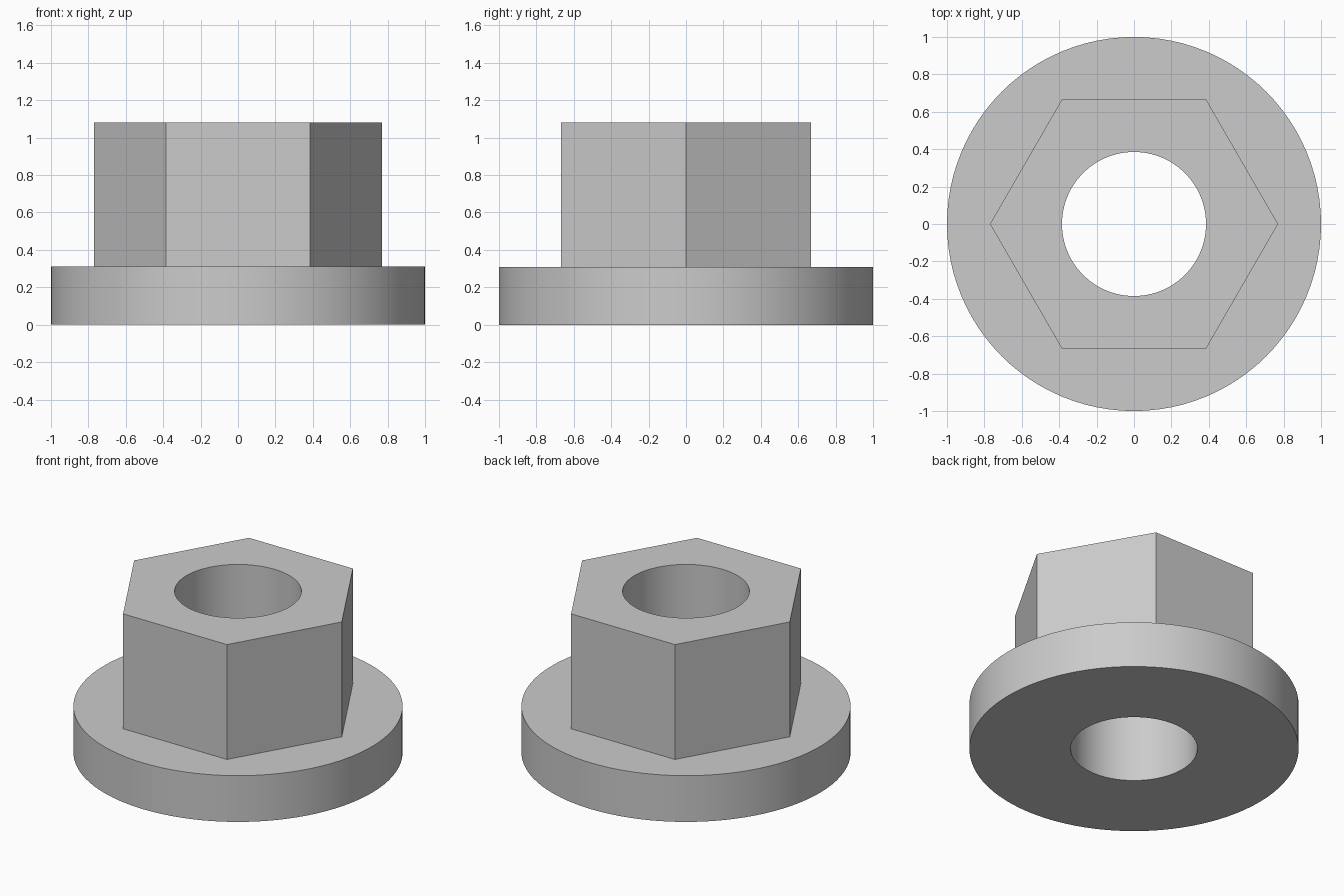
import bpy, bmesh
from math import cos, pi, sin, radians

cube = bpy.data.objects.get("Cube")
if cube:
    bpy.data.objects.remove(cube, do_unlink=True)

SEGMENTS = 96          # multiple of six, so the hexagon corners land on vertices
BORE, FLANGE, HEX = 0.385, 1.0, 0.77
FLANGE_TOP, TOP = 0.31, 1.08


def circle(radius):
    return lambda angle: radius


def hexagon(radius):
    apothem = radius * cos(pi / 6)
    # sector angle measured from the middle of each flat
    return lambda angle: apothem / cos(angle % (pi / 3) - pi / 6)


def add_ring(bm, outline, z):
    ring = []
    for i in range(SEGMENTS):
        # the index within a sector keeps the corners exact
        angle = 2 * pi * i / SEGMENTS
        r = outline(2 * pi * (i % (SEGMENTS // 6)) / SEGMENTS)
        ring.append(bm.verts.new((r * cos(angle), r * sin(angle), z)))
    return ring


# Closed section: bottom, flange rim, shoulder, hexagonal walls, top, bore
section = [
    (circle(BORE), 0),
    (circle(FLANGE), 0),
    (circle(FLANGE), FLANGE_TOP),
    (hexagon(HEX), FLANGE_TOP),
    (hexagon(HEX), TOP),
    (circle(BORE), TOP),
]
bm = bmesh.new()
rings = [add_ring(bm, outline, z) for outline, z in section]
for k, lower in enumerate(rings):
    upper = rings[(k + 1) % len(rings)]
    for i in range(SEGMENTS):
        j = (i + 1) % SEGMENTS
        bm.faces.new((lower[i], lower[j], upper[j], upper[i]))
bmesh.ops.recalc_face_normals(bm, faces=bm.faces)

mesh = bpy.data.meshes.new("flanged_hex_nut")
bm.to_mesh(mesh)
bm.free()
nut = bpy.data.objects.new("flanged_hex_nut", mesh)
bpy.context.collection.objects.link(nut)

# Plain grey metal
grey = bpy.data.materials.new("light_grey")
grey.use_nodes = True
colour = (0.6, 0.6, 0.6, 1)
grey.diffuse_color = colour
grey.node_tree.nodes["Principled BSDF"].inputs["Base Color"].default_value = colour
mesh.materials.append(grey)

# Smooth round walls, crisp edges
bpy.ops.object.select_all(action="DESELECT")
nut.select_set(True)
bpy.context.view_layer.objects.active = nut
bpy.ops.object.shade_smooth_by_angle(angle=radians(30))
